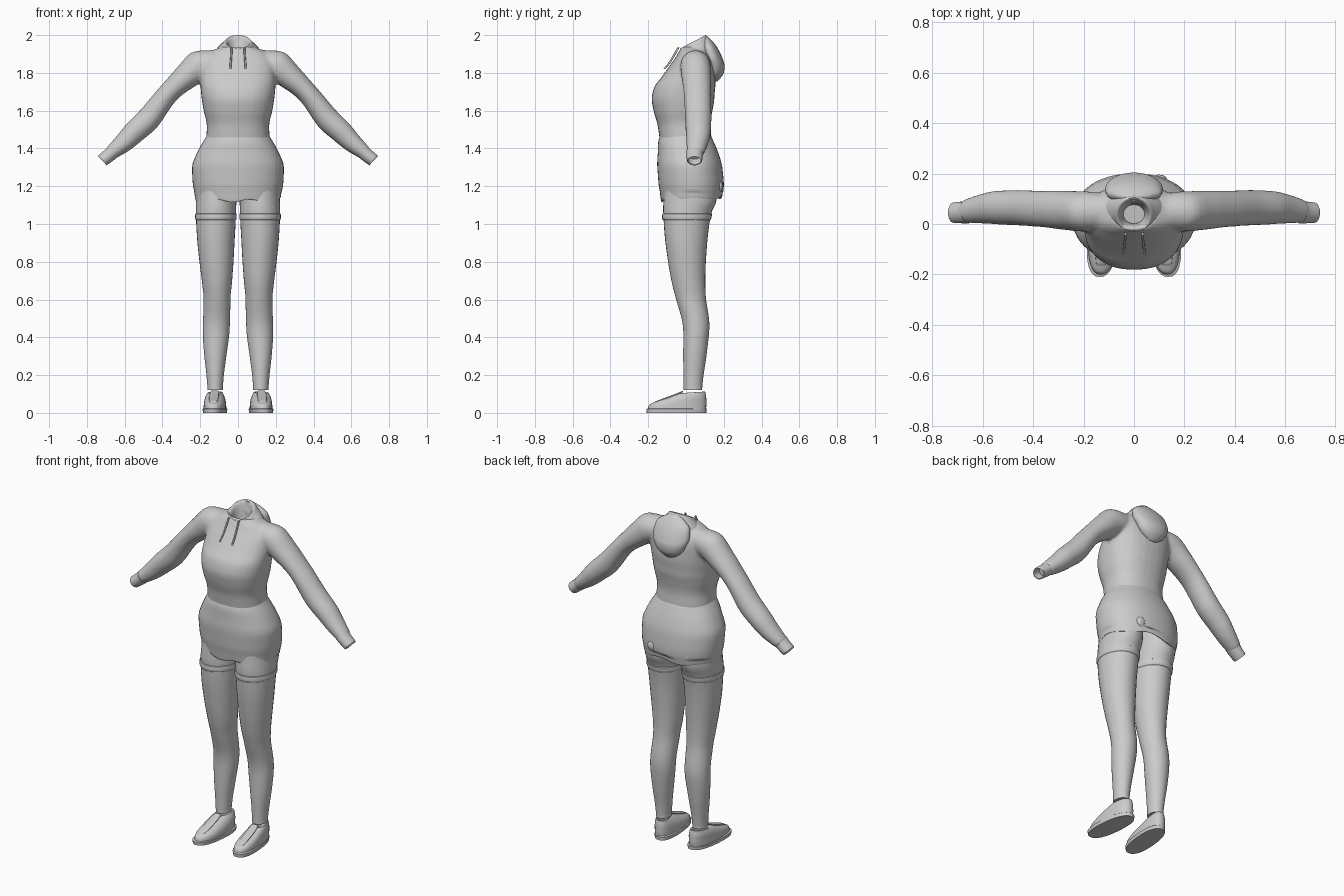
import bpy, bmesh, math
from mathutils import Vector

grey = bpy.data.materials.new("soft grey")
grey.diffuse_color = (0.6, 0.6, 0.6, 1)


def flat(z, y0, y1, rx, x=0.0, tilt=0.0, shear=0.0):
    """Horizontal ring: depth from y0 to y1, half width rx; tilt lifts the back."""
    return (Vector((x, (y0 + y1) / 2, z)), Vector((rx, 0, 0)),
            Vector((shear, (y1 - y0) / 2, tilt)))


def tube(path, side=1):
    """Rings across a path of (x, y, z, radius in front view, half depth)."""
    rings = []
    for i, (x, y, z, r, d) in enumerate(path):
        a, b = path[max(i - 1, 0)], path[min(i + 1, len(path) - 1)]
        n = Vector((a[2] - b[2], 0, b[0] - a[0])).normalized() * r
        rings.append((Vector((x * side, y, z)), Vector((n.x * side, 0, n.z)), Vector((0, d, 0))))
    return rings


def blend(values, steps):
    """Monotone cubic interpolation of a list of numbers."""
    d = [b - a for a, b in zip(values, values[1:])]
    m = [d[0]] + [2 * a * b / (a + b) if a * b > 0 else 0 for a, b in zip(d, d[1:])] + [d[-1]]
    out = []
    for i in range(len(d)):
        for s in range(steps):
            t = s / steps
            out.append((1 + 2 * t) * (1 - t) ** 2 * values[i] + t * (1 - t) ** 2 * m[i]
                       + t * t * (3 - 2 * t) * values[i + 1] + t * t * (t - 1) * m[i + 1])
    return out + [values[-1]]


def loft(bm, rings, n=32, power=2.0, steps=4):
    flatlist = [[c for v in ring for c in v] for ring in rings]
    cols = [blend(list(col), steps) for col in zip(*flatlist)]
    loops = []
    for row in zip(*cols):
        c, u, v = Vector(row[:3]), Vector(row[3:6]), Vector(row[6:])
        loop = []
        for k in range(n):
            a = 2 * math.pi * k / n
            p, q = (math.copysign(abs(f) ** (2 / power), f) for f in (math.cos(a), math.sin(a)))
            loop.append(bm.verts.new(c + u * p + v * q))
        loops.append(loop)
    for a, b in zip(loops, loops[1:]):
        for k in range(n):
            bm.faces.new((a[k], a[(k + 1) % n], b[(k + 1) % n], b[k]))
    bm.faces.new(loops[0])
    bm.faces.new(loops[-1])


def finish(name, bm, mirror=False, angle=50):
    bmesh.ops.recalc_face_normals(bm, faces=bm.faces)
    me = bpy.data.meshes.new(name)
    bm.to_mesh(me)
    bm.free()
    me.materials.append(grey)
    ob = bpy.data.objects.new(name, me)
    bpy.context.collection.objects.link(ob)
    bpy.ops.object.select_all(action='DESELECT')
    ob.select_set(True)
    bpy.context.view_layer.objects.active = ob
    bpy.ops.object.shade_smooth_by_angle(angle=math.radians(angle))
    if mirror:
        ob.modifiers.new("mirror", 'MIRROR')
    return ob


def part(name, rings, mirror=False, **kw):
    bm = bmesh.new()
    loft(bm, rings, **kw)
    return finish(name, bm, mirror)


# hoodie top: torso and both sleeves fused into one smooth skin
bm = bmesh.new()
loft(bm, [flat(*r) for r in [
    (1.38, -.13, .13, .16), (1.45, -.14, .135, .168), (1.52, -.15, .13, .165),
    (1.60, -.172, .14, .182), (1.66, -.182, .15, .192), (1.72, -.170, .155, .198),
    (1.78, -.128, .155, .2), (1.84, -.085, .15, .2), (1.89, -.05, .135, .175),
    (1.925, -.03, .115, .12), (1.94, -.02, .1, .075), (1.90, 0, .085, .055),
    (1.75, 0, .07, .04)]], power=2.3)
sleeve = [(.12, .05, 1.858, .065, .07), (.2, .05, 1.838, .083, .08), (.28, .055, 1.775, .068, .078),
          (.37, .06, 1.69, .056, .072), (.477, .065, 1.553, .064, .07),
          (.55, .065, 1.485, .06, .066), (.608, .06, 1.428, .051, .058), (.675, .05, 1.373, .037, .045)]
for side in (1, -1):
    loft(bm, tube(sleeve, side))
hoodie = finish("hoodie_top", bm)
rm = hoodie.modifiers.new("fuse", 'REMESH')
rm.mode, rm.voxel_size, rm.use_smooth_shade = 'VOXEL', 0.009, True
sm = hoodie.modifiers.new("soften", 'SMOOTH')
sm.factor, sm.iterations = 0.5, 6

# open cuffs
part("cuff", tube([(.66, .048, 1.385, .038, .046), (.685, .046, 1.362, .036, .043),
                   (.717, .045, 1.337, .034, .04), (.718, .045, 1.336, .029, .035)])
     + [(Vector((.68, .046, 1.365)), Vector((.018, 0, .022)), Vector((0, .034, 0)))], mirror=True)

# lower hoodie with a wavy, hollow hem
skirt = part("hoodie_skirt", [flat(*r) for r in [
    (1.50, -.12, .11, .145), (1.45, -.144, .14, .176), (1.38, -.149, .17, .215),
    (1.30, -.152, .192, .243), (1.22, -.146, .2, .24), (1.16, -.136, .196, .23),
    (1.13, -.13, .19, .225), (1.135, -.122, .182, .217), (1.24, -.12, .17, .21)]],
    n=48, power=2.2)
for v in skirt.data.vertices:
    if v.co.z < 1.17:
        v.co.z += .008 * math.sin(5 * math.atan2(v.co.y, v.co.x) + 1) + .06 * v.co.y

# small bulges on the back of the skirt
bm = bmesh.new()
for x, y, z, r in [(.1, .178, 1.2, .03), (-.12, .17, 1.185, .017)]:
    geo = bmesh.ops.create_uvsphere(bm, u_segments=16, v_segments=10, radius=r)
    for v in geo['verts']:
        v.co = Vector((v.co.x + x, v.co.y * .6 + y, v.co.z + z))
finish("skirt_bulges", bm)

# collar with tilted open rim, and the hood hanging behind
part("collar", [flat(z, a, b, rx, 0, t) for z, a, b, rx, t in [
    (1.88, -.045, .135, .14, .01), (1.92, -.035, .135, .115, .02), (1.95, -.032, .12, .085, .03),
    (1.965, -.03, .105, .068, .035), (1.955, -.02, .095, .058, .035), (1.90, 0, .08, .045, .01),
    (1.77, .005, .065, .03, 0)]], power=2.0)
part("hood", [flat(*r) for r in [
    (1.755, .145, .165, .02), (1.775, .125, .185, .055), (1.80, .11, .2, .082),
    (1.84, .10, .204, .103), (1.88, .085, .192, .115), (1.93, .08, .168, .11),
    (1.965, .088, .142, .075), (1.992, .092, .115, .025)]])

# drawstrings
part("drawstring", tube([(.034, -.04, 1.935, .005, .006), (.036, -.068, 1.885, .005, .006),
                         (.039, -.09, 1.85, .005, .006), (.041, -.115, 1.82, .005, .006)]),
     mirror=True, n=8)

# legs
part("leg", [flat(z, a, b, rx, x) for z, a, b, rx, x in [
    (1.24, -.11, .165, .1, .112), (1.13, -.118, .162, .107, .115), (1.05, -.12, .132, .106, .117),
    (.93, -.112, .115, .1, .117), (.8, -.095, .105, .09, .114), (.68, -.073, .102, .078, .111),
    (.6, -.052, .106, .071, .111), (.45, -.015, .124, .071, .115), (.3, -.015, .108, .058, .12),
    (.2, -.013, .093, .046, .121), (.135, -.012, .086, .041, .121), (.12, -.012, .086, .041, .121)]],
    mirror=True)

# stocking top band
part("stocking_band", [flat(z, a, b, rx, .117) for z, a, b, rx in [
    (1.058, -.115, .128, .1), (1.054, -.125, .138, .109), (1.035, -.127, .135, .11),
    (1.022, -.123, .13, .107), (1.018, -.11, .118, .098)]], mirror=True, steps=2)

# shoes: sole, upper with a dipped opening, tongue
part("shoe_sole", [flat(z, a, b, rx, .122, 0, -.014) for z, a, b, rx in [
    (0, -.208, .109, .061), (.02, -.21, .11, .063), (.024, -.204, .105, .058)]],
    mirror=True, power=2.4, steps=1)
part("shoe_upper", [flat(z, a, b, rx, .122, t, -.01) for z, a, b, rx, t in [
    (.015, -.203, .106, .059, 0), (.04, -.196, .108, .058, 0), (.058, -.165, .108, .056, 0),
    (.08, -.1, .107, .051, 0), (.1, -.045, .104, .042, 0), (.109, -.018, .1, .036, .004),
    (.104, -.008, .092, .03, .004), (.06, -.02, .085, .028, 0)]], mirror=True, power=2.3)
part("shoe_tongue", [(Vector((x, y, z)), Vector((w, 0, 0)), Vector((0, .002, .005)))
                     for x, y, z, w in [(.131, -.165, .056, .018), (.129, -.12, .073, .024),
                                        (.126, -.06, .095, .025), (.124, -.015, .114, .02)]],
     mirror=True, n=16, power=4)
